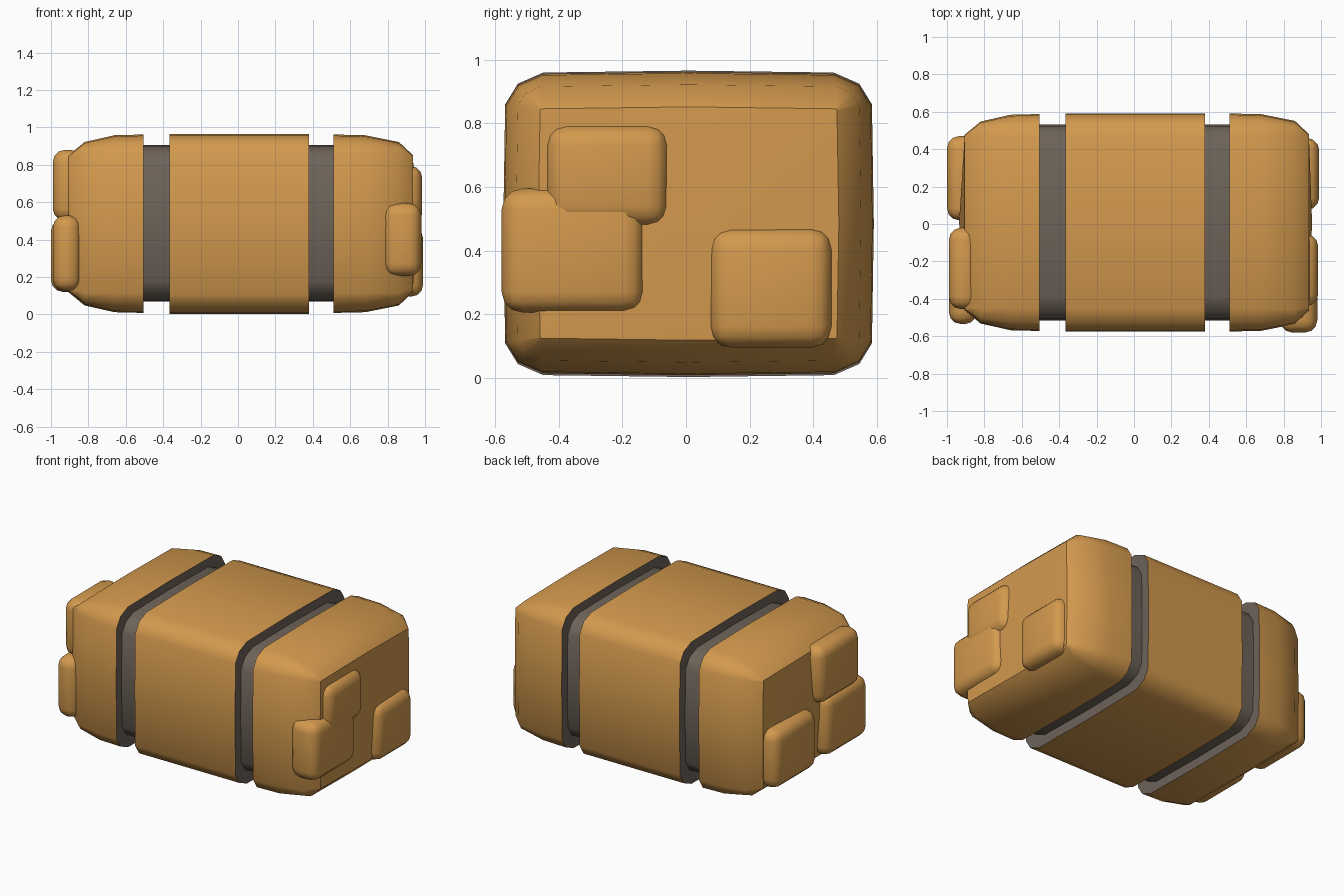
import bpy, bmesh, math
from mathutils import Matrix, Vector

if "Cube" in bpy.data.objects:
    bpy.data.objects.remove(bpy.data.objects["Cube"], do_unlink=True)


def make_material(name, rgb):
    mat = bpy.data.materials.new(name)
    mat.use_nodes = True
    mat.diffuse_color = (*rgb, 1)
    mat.node_tree.nodes["Principled BSDF"].inputs["Base Color"].default_value = (*rgb, 1)
    return mat


TAN = make_material("tan", (0.65, 0.32, 0.075))
GREY = make_material("strap grey", (0.155, 0.125, 0.1))

# Corner profile as (side inset, height inset), from the side wall to the top
CORNER = ((0, 0.1), (0.04, 0.035), (0.12, 0))


def finish(name, bm, materials):
    bmesh.ops.recalc_face_normals(bm, faces=bm.faces)
    mesh = bpy.data.meshes.new(name)
    bm.to_mesh(mesh)
    bm.free()
    obj = bpy.data.objects.new(name, mesh)
    bpy.context.collection.objects.link(obj)
    for mat in materials:
        mesh.materials.append(mat)
    bpy.ops.object.select_all(action="DESELECT")
    obj.select_set(True)
    bpy.context.view_layer.objects.active = obj
    bpy.ops.object.shade_smooth_by_angle(angle=math.radians(35))
    return obj


def section(x, inset, half_y, half_z, mid_z, bulge=0.006):
    """Rounded rectangle across x with slightly swollen sides."""
    hy, hz = half_y - inset, half_z - inset
    size = max(0.04, 1 - inset / 0.1)
    corner = [(hy - a * size, hz - b * size) for a, b in CORNER]
    quarter = [(hy + bulge, 0)] + corner + [(0, hz + bulge)]
    upper = quarter + [(-y, z) for y, z in reversed(quarter[:-1])]
    loop = upper + [(y, -z) for y, z in reversed(upper[1:-1])]
    return [Vector((x, y + 0.008, z + mid_z)) for y, z in loop]


def loft(name, stations, half_y, half_z, mid_z, materials, tip=None):
    """Skin sections given as (x, inset); flat ends take the last material."""
    bm = bmesh.new()
    rings = [[bm.verts.new(p) for p in section(x, i, half_y, half_z, mid_z)]
             for x, i in stations]
    count = len(rings[0])
    for a, b in zip(rings, rings[1:]):
        for k in range(count):
            n = (k + 1) % count
            bm.faces.new((a[k], a[n], b[n], b[k]))
    bm.faces.new(rings[0]).material_index = len(materials) - 1
    if tip is None:
        bm.faces.new(rings[-1]).material_index = len(materials) - 1
    else:
        centre = bm.verts.new((tip, 0.008, mid_z))
        for k in range(count):
            bm.faces.new((rings[-1][k], rings[-1][(k + 1) % count], centre))
    return finish(name, bm, materials)


def patch(name, low, high):
    """Soft raised block on an end of the body."""
    low, high = Vector(low), Vector(high)
    bm = bmesh.new()
    bmesh.ops.create_cube(bm, size=1, matrix=Matrix.Translation((low + high) / 2)
                          @ Matrix.Diagonal((*(high - low), 1)))
    bmesh.ops.bevel(bm, geom=bm.edges[:], offset=0.065, segments=3,
                    profile=0.5, affect="EDGES")
    return finish(name, bm, [TAN])


# Body: three blocks whose groove walls are grey
loft("middle_block", ((-0.365, 0), (0.38, 0)), 0.577, 0.476, 0.484, [TAN, GREY])
loft("left_end_block", ((0.51, 0), (0.68, 0.004), (0.86, 0.04), (0.935, 0.11)),
     0.577, 0.471, 0.485, [TAN, GREY], tip=0.952)
loft("right_end_block", ((-0.505, 0), (-0.66, 0.004), (-0.82, 0.04), (-0.905, 0.11)),
     0.574, 0.471, 0.485, [TAN, GREY], tip=-0.935)

# Straps sunk in the grooves
for side, x0, x1 in (("right", -0.505, -0.365), ("left", 0.38, 0.51)):
    loft(side + "_strap", ((x0, 0), (x1, 0)), 0.517, 0.412, 0.487, [GREY])

# Raised patches on both ends
patch("left_front_patch", (0.78, -0.58, 0.205), (0.98, -0.13, 0.595))
patch("left_upper_patch", (0.83, -0.44, 0.475), (0.985, -0.055, 0.795))
patch("left_back_patch", (0.83, 0.075, 0.095), (0.99, 0.46, 0.47))
patch("right_front_patch", (-0.99, -0.535, 0.125), (-0.84, -0.09, 0.53))
patch("right_upper_patch", (-0.99, -0.455, 0.5), (-0.83, -0.02, 0.88))
patch("right_back_patch", (-1.0, 0.02, 0.12), (-0.83, 0.47, 0.51))
